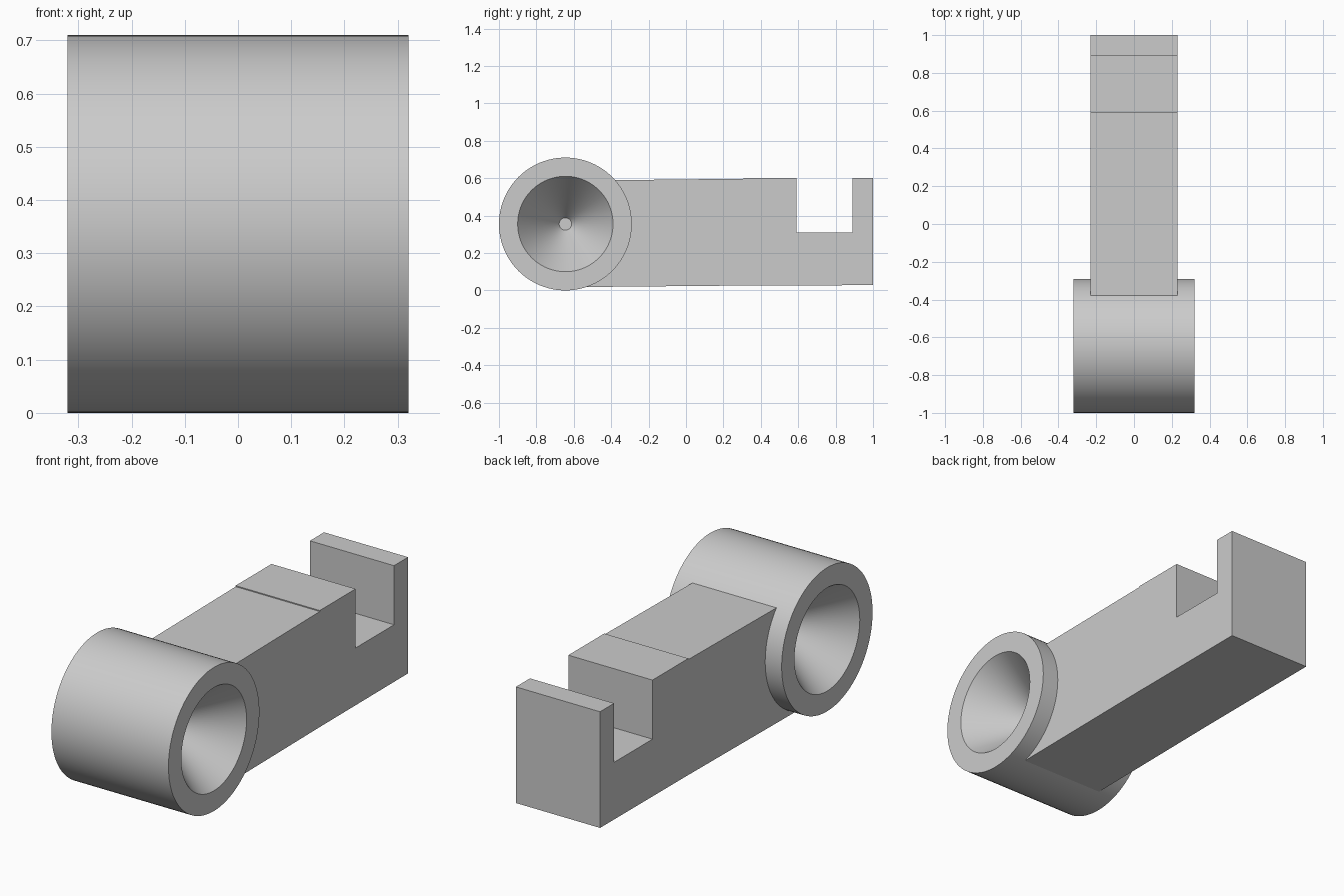
import bpy, bmesh
from math import cos, sin, tau

cube = bpy.data.objects.get("Cube")
if cube:
    bpy.data.objects.remove(cube, do_unlink=True)

# Single plain grey material
grey = bpy.data.materials.new("plain grey")
grey.use_nodes = True
colour = (0.6, 0.6, 0.6, 1)
grey.diffuse_color = colour
grey.node_tree.nodes["Principled BSDF"].inputs["Base Color"].default_value = colour


def finish(bm, name):
    bmesh.ops.recalc_face_normals(bm, faces=bm.faces)
    mesh = bpy.data.meshes.new(name)
    bm.to_mesh(mesh)
    bm.free()
    obj = bpy.data.objects.new(name, mesh)
    mesh.materials.append(grey)
    bpy.context.collection.objects.link(obj)
    return obj


# Barrel: lathed around the x axis, with a conical recess in each end
CY, CZ, SIDES = -0.645, 0.355, 96
half = [(0.02, 0.033), (0.32, 0.255), (0.32, 0.355)]
profile = half + [(-x, r) for x, r in reversed(half)]
bm = bmesh.new()
rings = [[bm.verts.new((x, CY + r * cos(tau * i / SIDES), CZ + r * sin(tau * i / SIDES)))
          for i in range(SIDES)] for x, r in profile]
for a, b in zip(rings, rings[1:]):
    for i in range(SIDES):
        j = (i + 1) % SIDES
        bm.faces.new((a[i], a[j], b[j], b[i]))
bm.faces.new(rings[0])
bm.faces.new(rings[-1])
barrel = finish(bm, "barrel")
bpy.ops.object.select_all(action='DESELECT')
barrel.select_set(True)
bpy.context.view_layer.objects.active = barrel
bpy.ops.object.shade_smooth_by_angle(angle=0.5)

# Arm: side profile with a square notch, extruded across x.
# It starts inside the barrel wall, clear of the conical recesses.
W = 0.23
outline = [(-0.55, 0.018), (0.3, 0.026), (1, 0.028), (1, 0.602), (0.89, 0.602),
           (0.89, 0.31), (0.59, 0.31), (0.59, 0.602), (0.31, 0.602),
           (0.31, 0.597), (-0.40, 0.589), (-0.33, 0.45), (-0.33, 0.26), (-0.42, 0.12)]
bm = bmesh.new()
face = bm.faces.new([bm.verts.new((-W, y, z)) for y, z in outline])
out = bmesh.ops.extrude_face_region(bm, geom=[face])
bmesh.ops.translate(bm, vec=(2 * W, 0, 0),
                    verts=[v for v in out["geom"] if isinstance(v, bmesh.types.BMVert)])
finish(bm, "notched_arm")
